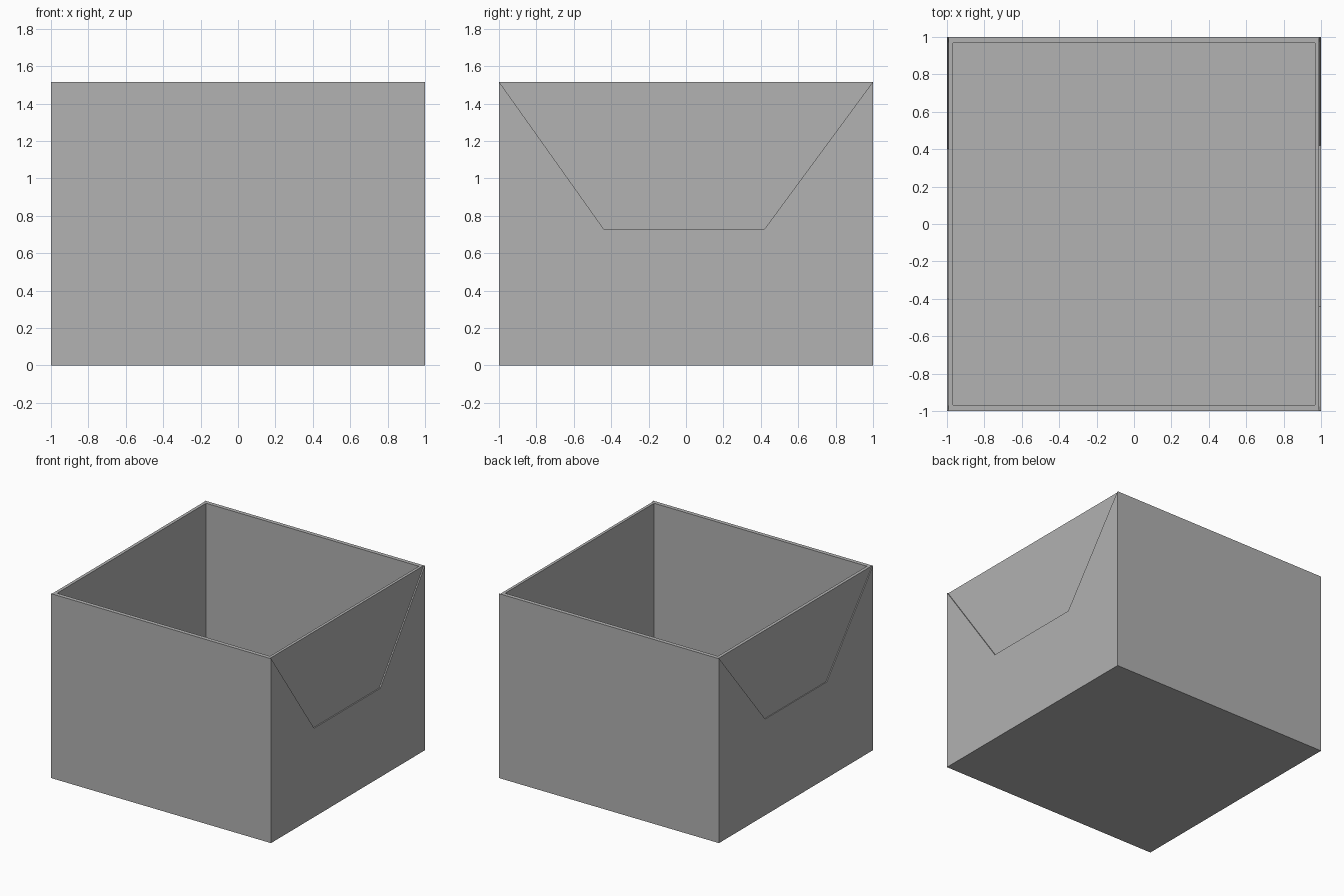
import bpy
import bmesh

HEIGHT = 1.515
WALL = 0.033
FLOOR = 0.033

if "Cube" in bpy.data.objects:
    bpy.data.objects.remove(bpy.data.objects["Cube"], do_unlink=True)

grey = bpy.data.materials.new("plain_grey")
grey.use_nodes = True
colour = (0.445, 0.445, 0.445, 1.0)
grey.diffuse_color = colour
grey.node_tree.nodes["Principled BSDF"].inputs["Base Color"].default_value = colour


def prism(name, outline, x0, x1):
    """Extrude a (y, z) outline along x."""
    bm = bmesh.new()
    face = bm.faces.new([bm.verts.new((x0, y, z)) for y, z in outline])
    moved = bmesh.ops.extrude_face_region(bm, geom=[face])["geom"]
    verts = [v for v in moved if isinstance(v, bmesh.types.BMVert)]
    bmesh.ops.translate(bm, verts=verts, vec=(x1 - x0, 0, 0))
    bmesh.ops.recalc_face_normals(bm, faces=bm.faces)
    mesh = bpy.data.meshes.new(name)
    bm.to_mesh(mesh)
    bm.free()
    mesh.materials.append(grey)
    obj = bpy.data.objects.new(name, mesh)
    bpy.context.collection.objects.link(obj)
    return obj


def block(name, half, z0, z1):
    return prism(name, [(-half, z0), (half, z0), (half, z1), (-half, z1)], -half, half)


def cut(target, cutter):
    """Subtract the cutter, bake the result and drop the cutter."""
    cutter.hide_render = True
    mod = target.modifiers.new("cut", "BOOLEAN")
    mod.operation = "DIFFERENCE"
    mod.solver = "EXACT"
    mod.object = cutter
    bpy.context.view_layer.objects.active = target
    bpy.ops.object.modifier_apply(modifier=mod.name)
    bpy.data.objects.remove(cutter, do_unlink=True)


def flap_recess(name, side, y0, y1, bottom, depth):
    """Trapezoid widening to the full width of the rim, running on above it."""
    reach = 0.998
    above = 1.1
    rise = HEIGHT + (above - 1) * (HEIGHT - bottom)
    left = y0 + (-reach - y0) * above
    right = y1 + (reach - y1) * above
    outline = [(y0, bottom), (y1, bottom), (right, rise), (left, rise)]
    return prism(name, outline, side * (1 - depth), side * 1.1)


# Open box with thin walls
box = block("open_box", 1.0, 0.0, HEIGHT)
cut(box, block("cavity_cutter", 1.0 - WALL, FLOOR, HEIGHT + 0.2))

# Shallow tapered recesses on the two sides
cut(box, flap_recess("left_recess_cutter", 1, -0.44, 0.42, 0.73, 0.01))
cut(box, flap_recess("right_recess_cutter", -1, -0.4, 0.4, 0.79, 0.007))
